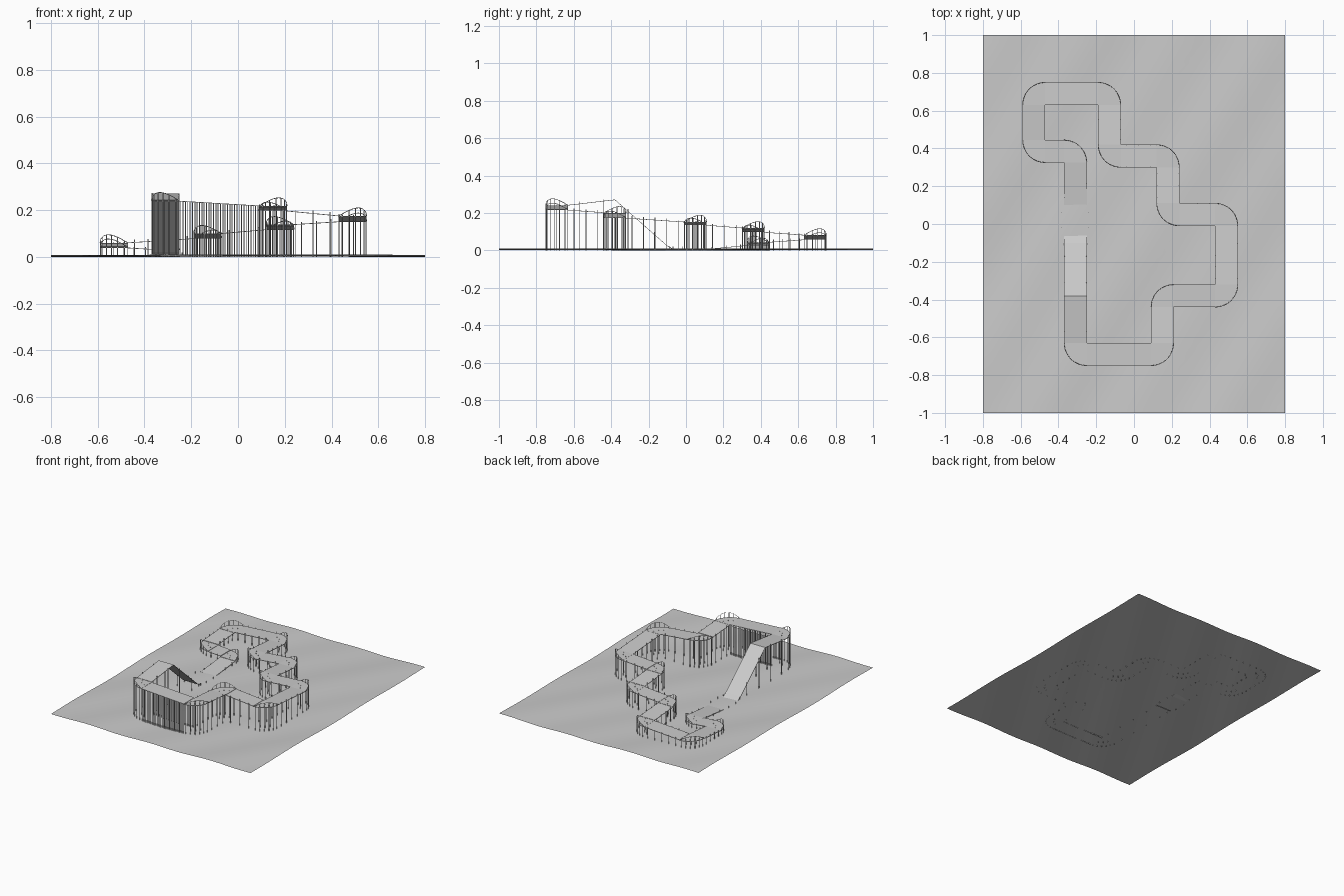
import bpy, bmesh, math, random
from mathutils import Vector

random.seed(3)
cube = bpy.data.objects.get("Cube")
if cube:
    bpy.data.objects.remove(cube, do_unlink=True)

grey = bpy.data.materials.new("light_grey")
grey.use_nodes = True
COLOUR = (0.6, 0.6, 0.6, 1)
grey.diffuse_color = COLOUR
grey.node_tree.nodes["Principled BSDF"].inputs["Base Color"].default_value = COLOUR

W = 0.12       # track width
THICK = 0.003  # deck thickness
RISE = 0.035   # height of the arched rims


def finish(name, bm):
    bmesh.ops.recalc_face_normals(bm, faces=bm.faces)
    mesh = bpy.data.meshes.new(name)
    bm.to_mesh(mesh)
    bm.free()
    obj = bpy.data.objects.new(name, mesh)
    bpy.context.collection.objects.link(obj)
    mesh.materials.append(grey)
    return obj


def slab(bm, outline):
    """Thin plate whose top is the given outline."""
    top = [bm.verts.new(p) for p in outline]
    low = [bm.verts.new(Vector(p) - Vector((0, 0, THICK))) for p in outline]
    bm.faces.new(top)
    bm.faces.new(low[::-1])
    n = len(top)
    for i in range(n):
        j = (i + 1) % n
        bm.faces.new((top[i], low[i], low[j], top[j]))


def post(bm, x, y, z, r=0.0022):
    if z < 0.015:
        return
    ring = [(math.cos(k * math.tau / 5) * r, math.sin(k * math.tau / 5) * r) for k in range(5)]
    low = [bm.verts.new((x + a, y + b, 0)) for a, b in ring]
    top = [bm.verts.new((x + a, y + b, z)) for a, b in ring]
    bm.faces.new(low[::-1])
    bm.faces.new(top)
    for i in range(5):
        j = (i + 1) % 5
        bm.faces.new((low[i], low[j], top[j], top[i]))


# Gently rolling ground sheet
bm = bmesh.new()
bmesh.ops.create_grid(bm, x_segments=40, y_segments=50, size=1)
for v in bm.verts:
    v.co.x *= 0.8
    x, y = v.co.x, v.co.y
    v.co.z = 0.005 + 0.003 * math.sin(13 * x - 8 * y) + 0.002 * math.sin(5 * x - 4 * y + 1)
ground = finish("ground", bm)
for p in ground.data.polygons:
    p.use_smooth = True

# Straight decks: start, end, spacing of the posts
STRAIGHTS = [
    ((-0.31, 0.33, 0.028), (-0.31, 0.10, 0.006), 0.08),
    ((-0.31, -0.06, 0.004), (-0.31, -0.10, 0.025), 0.08),
    ((-0.31, -0.10, 0.025), (-0.31, -0.38, 0.272), 0.14),
    ((-0.31, -0.38, 0.272), (-0.31, -0.63, 0.243), 0.12),
    ((-0.25, -0.69, 0.24), (0.09, -0.69, 0.22), 0.01),
    ((0.15, -0.63, 0.217), (0.15, -0.44, 0.203), 0.06),
    ((0.21, -0.38, 0.198), (0.43, -0.38, 0.177), 0.07),
    ((0.49, -0.32, 0.174), (0.49, -0.01, 0.153), 0.06),
    ((0.43, 0.05, 0.152), (0.24, 0.05, 0.14), 0.06),
    ((0.18, 0.11, 0.136), (0.18, 0.30, 0.121), 0.06),
    ((0.12, 0.36, 0.118), (-0.07, 0.36, 0.102), 0.06),
    ((-0.13, 0.42, 0.098), (-0.13, 0.63, 0.083), 0.06),
    ((-0.19, 0.69, 0.08), (-0.47, 0.69, 0.062), 0.06),
    ((-0.53, 0.63, 0.058), (-0.53, 0.445, 0.045), 0.05),
    ((-0.47, 0.385, 0.04), (-0.37, 0.385, 0.034), 0.05),
]
# Corner decks: pivot, height, quadrant
CORNERS = [
    (-0.25, -0.63, 0.241, 2), (0.09, -0.63, 0.218, 3),
    (0.21, -0.44, 0.2, 1), (0.43, -0.32, 0.175, 3),
    (0.43, -0.01, 0.153, 0), (0.24, 0.11, 0.138, 2),
    (0.12, 0.30, 0.119, 0), (-0.07, 0.42, 0.1, 2),
    (-0.19, 0.63, 0.081, 0), (-0.47, 0.63, 0.06, 1),
    (-0.47, 0.445, 0.042, 2), (-0.37, 0.325, 0.03, 0),
]

posts = bmesh.new()
decks = bmesh.new()
for a, b, step in STRAIGHTS:
    a, b = Vector(a), Vector(b)
    run = (b - a).xy.normalized()
    side = Vector((-run.y, run.x, 0)) * W / 2
    slab(decks, [a - side, b - side, b + side, a + side])
    count = max(2, round((b - a).xy.length / step))
    for i in range(count):
        p = a.lerp(b, (i + 0.5) / count)
        for s in (-0.97, 0.97):
            q = p + side * s
            extra = 0 if step < 0.02 else random.uniform(0.002, 0.012)
            post(posts, q.x, q.y, q.z + extra)
finish("straight_decks", decks)

# Quarter-round corners with their arched rims
corners = bmesh.new()
rims = bpy.data.curves.new("arched_rims", "CURVE")
rims.dimensions = "3D"
rims.bevel_depth = 0.0015
rims.bevel_resolution = 0
SEG = 12
for cx, cy, z, quadrant in CORNERS:
    def at(t, r, h=0):
        ang = (quadrant + t) * math.pi / 2
        return Vector((cx + r * math.cos(ang), cy + r * math.sin(ang), z + h))
    slab(corners, [Vector((cx, cy, z))] + [at(i / SEG, W) for i in range(SEG + 1)])
    line = rims.splines.new("POLY")
    line.points.add(SEG)
    for i, pt in enumerate(line.points):
        t = i / SEG
        pt.co = (*at(t, W, RISE * math.sin(t * math.pi)), 1)
    for i in range(6):
        t = (i + 0.5) / 6
        p = at(t, W * 0.98, RISE * math.sin(t * math.pi))
        post(posts, *p)
    for i in range(3):
        post(posts, *at((i + 0.5) / 3, W * 0.55, 0.004))
finish("corner_decks", corners)
rims.materials.append(grey)
bpy.context.collection.objects.link(bpy.data.objects.new("arched_rims", rims))

# Short marker posts beside the dip
for x in (-0.385, -0.24):
    for y in (-0.02, 0.06):
        post(posts, x, y, 0.02)
finish("support_posts", posts)
